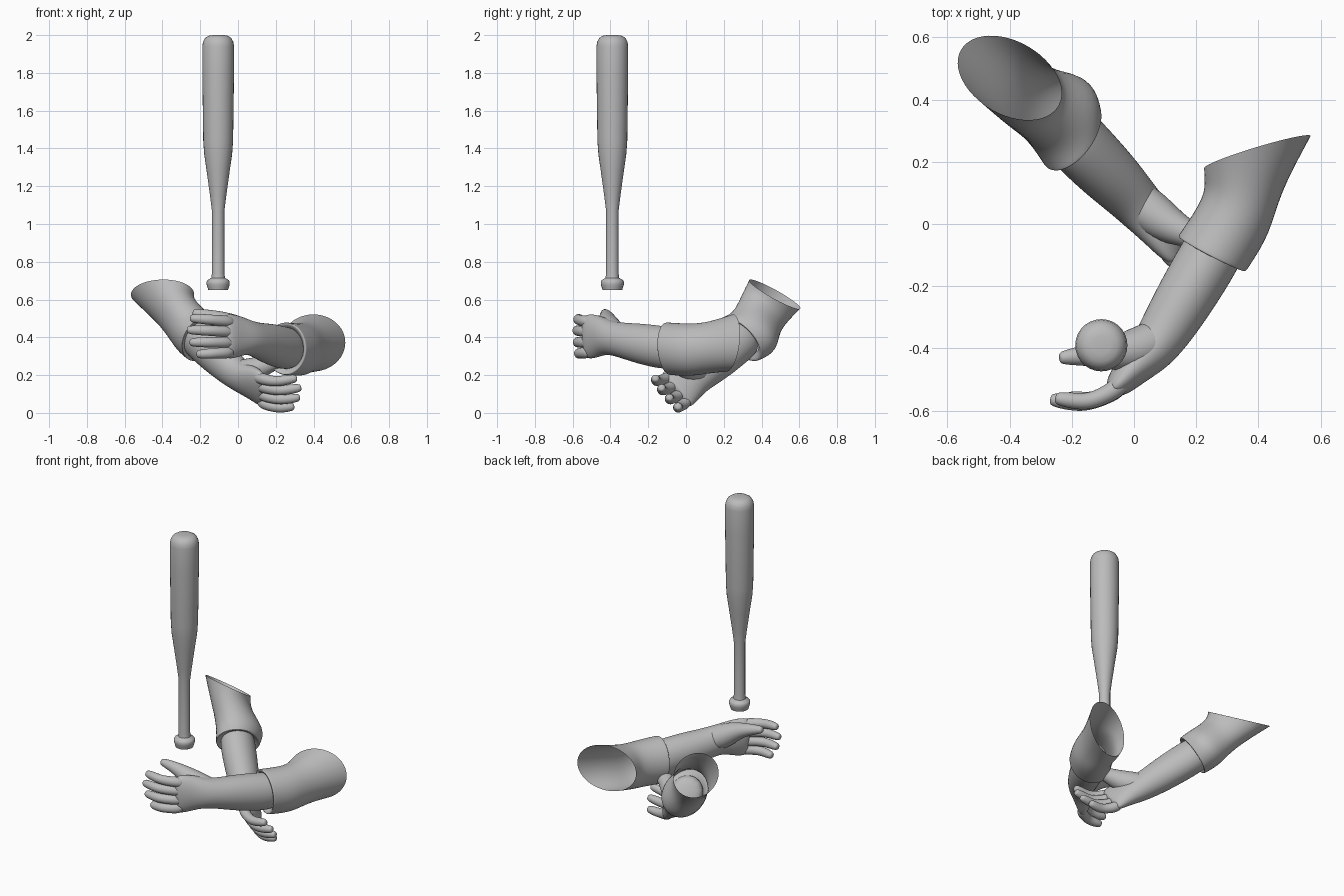
import bpy
import bmesh
import math
from mathutils import Vector as V

cube = bpy.data.objects.get("Cube")
if cube:
    bpy.data.objects.remove(cube)

grey = bpy.data.materials.new("plain_grey")
grey.use_nodes = True
colour = (0.5, 0.5, 0.5, 1)
grey.diffuse_color = colour
grey.node_tree.nodes["Principled BSDF"].inputs["Base Color"].default_value = colour


def loft(name, rings, sides=10, cap_start=True, cap_end=True, subdivide=2):
    """Skin a row of elliptical rings, each given as centre and two half axes."""
    # Subdivision pulls rings inwards, so widen them to compensate
    grow = 6 / (4 + 2 * math.cos(math.tau / sides)) if subdivide else 1
    bm = bmesh.new()
    rows = []
    for c, a, b in rings:
        c, a, b = V(c), V(a) * grow, V(b) * grow
        angles = [math.tau * i / sides for i in range(sides)]
        rows.append([bm.verts.new(c + a * math.cos(k) + b * math.sin(k)) for k in angles])
    for low, high in zip(rows, rows[1:]):
        for i in range(sides):
            j = (i + 1) % sides
            bm.faces.new((low[i], low[j], high[j], high[i]))
    if cap_start:
        bm.faces.new(rows[0][::-1])
    if cap_end:
        bm.faces.new(rows[-1])
    bmesh.ops.recalc_face_normals(bm, faces=bm.faces)
    for f in bm.faces:
        f.smooth = True
    mesh = bpy.data.meshes.new(name)
    bm.to_mesh(mesh)
    bm.free()
    mesh.materials.append(grey)
    obj = bpy.data.objects.new(name, mesh)
    bpy.context.collection.objects.link(obj)
    if subdivide:
        mod = obj.modifiers.new("smooth", "SUBSURF")
        mod.levels = mod.render_levels = subdivide
    return obj


def tube(name, path, radii, ref, **options):
    """Loft along a path; radii are (along ref, across ref) pairs."""
    rings = []
    for i, p in enumerate(path):
        d = (path[min(i + 1, len(path) - 1)] - path[max(i - 1, 0)]).normalized()
        u = (ref - d * ref.dot(d)).normalized()
        rings.append((p, u * radii[i][0], d.cross(u) * radii[i][1]))
    return loft(name, rings, **options)


def finger(name, path, radii, ref):
    # Close the tip with a small rounded end
    tip = path[-1] + (path[-1] - path[-2]).normalized() * 0.012
    radii = [(r, r) for r in radii + [radii[-1] * 0.6]]
    tube(name, path + [tip], radii, ref, sides=8)


def arm(side, elbow, cuff, wrist, along, thumbward, palmward):
    """Forearm, palm and fingers in the hand's own directions."""
    elbow, cuff, wrist = V(elbow), V(cuff), V(wrist)
    m = V(along).normalized()
    t = V(thumbward)
    t = (t - m * t.dot(m)).normalized()
    p = V(palmward)
    p = (p - m * p.dot(m) - t * p.dot(t)).normalized()

    def at(x, y, z):
        return wrist + m * x + t * y + p * z

    # Forearm running into the palm
    path = [elbow, cuff, cuff.lerp(wrist, 0.5), cuff.lerp(wrist, 0.85), at(0.03, 0.005, 0),
            at(0.1, 0.008, 0.008), at(0.17, 0.005, 0.006), at(0.205, 0, 0.01)]
    radii = [(0.1, 0.09), (0.115, 0.1), (0.107, 0.095), (0.09, 0.085), (0.09, 0.073),
             (0.11, 0.06), (0.12, 0.045), (0.107, 0.028)]
    tube(side + "_forearm_and_palm", path, radii, t, sides=12)

    # Four curled fingers
    for name, s, size in (("index", 0.085, 1.0), ("middle", 0.03, 1.08),
                          ("ring", -0.028, 1.0), ("little", -0.083, 0.8)):
        path = [at(0.15, s * 0.9, 0)]
        for x, y, z in ((0.195, 1, 0.003), (0.24, 1.02, 0.018),
                        (0.285, 1.06, 0.042), (0.315, 1.1, 0.08), (0.34, 1.12, 0.118)):
            path.append(at(0.19 + (x - 0.19) * size, s * y, z * size))
        finger(f"{side}_{name}_finger", path, [0.028, 0.031, 0.028, 0.027, 0.026, 0.022], t)

    # Thumb swelling out of the heel of the palm
    path = [at(-0.07, 0, 0), at(-0.01, 0.015, 0.012), at(0.05, 0.04, 0.035),
            at(0.11, 0.08, 0.08), at(0.165, 0.11, 0.135), at(0.235, 0.127, 0.197)]
    finger(side + "_thumb", path, [0.05, 0.068, 0.073, 0.055, 0.036, 0.023], t)


def sleeve(name, rings):
    # Turn the cuff inwards onto the arm, leave the shoulder end open
    c, a, b = rings[0]
    nxt = V(c).lerp(V(rings[1][0]), 0.25)
    inner = (nxt, V(a) * 0.68, V(b) * 0.68)
    lip = (V(c), V(a) * 0.9, V(b) * 0.9)
    loft(name, [inner, lip, rings[0], (V(c).lerp(nxt, 0.3), a, b)] + rings[1:], sides=12,
         cap_start=False, cap_end=False)


# Left arm, hand across the front
arm("left", (0.3, 0, 0.34), (0.25, -0.095, 0.34), (0.072, -0.392, 0.395),
    (-0.67, -0.735, 0.03), (0, 0, 1), (-0.72, 0.68, 0))
sleeve("left_sleeve", [
    ((0.25, -0.097, 0.34), (0.109, -0.056, 0), (0, -0.01, 0.139)),
    ((0.335, 0.03, 0.332), (0.103, -0.062, 0), (0, 0, 0.138)),
    ((0.345, 0.12, 0.345), (0.12, -0.03, 0), (0, 0, 0.135)),
    ((0.397, 0.232, 0.37), (0.17, 0.053, 0.02), (-0.02, 0.01, 0.15))])

# Right arm, reaching down beneath the other
arm("right", (-0.235, 0.33, 0.42), (-0.2, 0.28, 0.385), (0.01, 0.07, 0.19),
    (0.62, -0.67, -0.4), (-0.12, -0.58, 0.8), (0.77, 0.45, 0.44))
sleeve("right_sleeve", [
    ((-0.2, 0.285, 0.39), (0.092, 0.088, 0), (0.03, -0.075, 0.117)),
    ((-0.235, 0.365, 0.425), (0.108, 0.09, 0), (0.04, -0.09, 0.11)),
    ((-0.322, 0.392, 0.53), (0.09, 0.03, 0.04), (0, -0.105, 0.087)),
    ((-0.4, 0.47, 0.628), (0.167, -0.045, 0), (0.005, -0.128, 0.078))])

# Bat: turned profile of radius and height
profile = [(0.052, 0.65), (0.056, 0.665), (0.061, 0.68), (0.061, 0.695), (0.056, 0.703),
           (0.036, 0.715), (0.033, 0.74), (0.033, 1.07), (0.043, 1.15), (0.061, 1.28),
           (0.074, 1.37), (0.079, 1.44), (0.084, 1.8), (0.084, 1.94), (0.08, 1.965),
           (0.069, 1.985), (0.052, 1.996), (0.028, 2.0)]
bat = loft("bat", [((-0.105, -0.39, z), (r, 0, 0), (0, r, 0)) for r, z in profile],
           sides=28, subdivide=0)
bpy.context.view_layer.objects.active = bat
bat.select_set(True)
bpy.ops.object.shade_smooth_by_angle(angle=math.radians(50))
